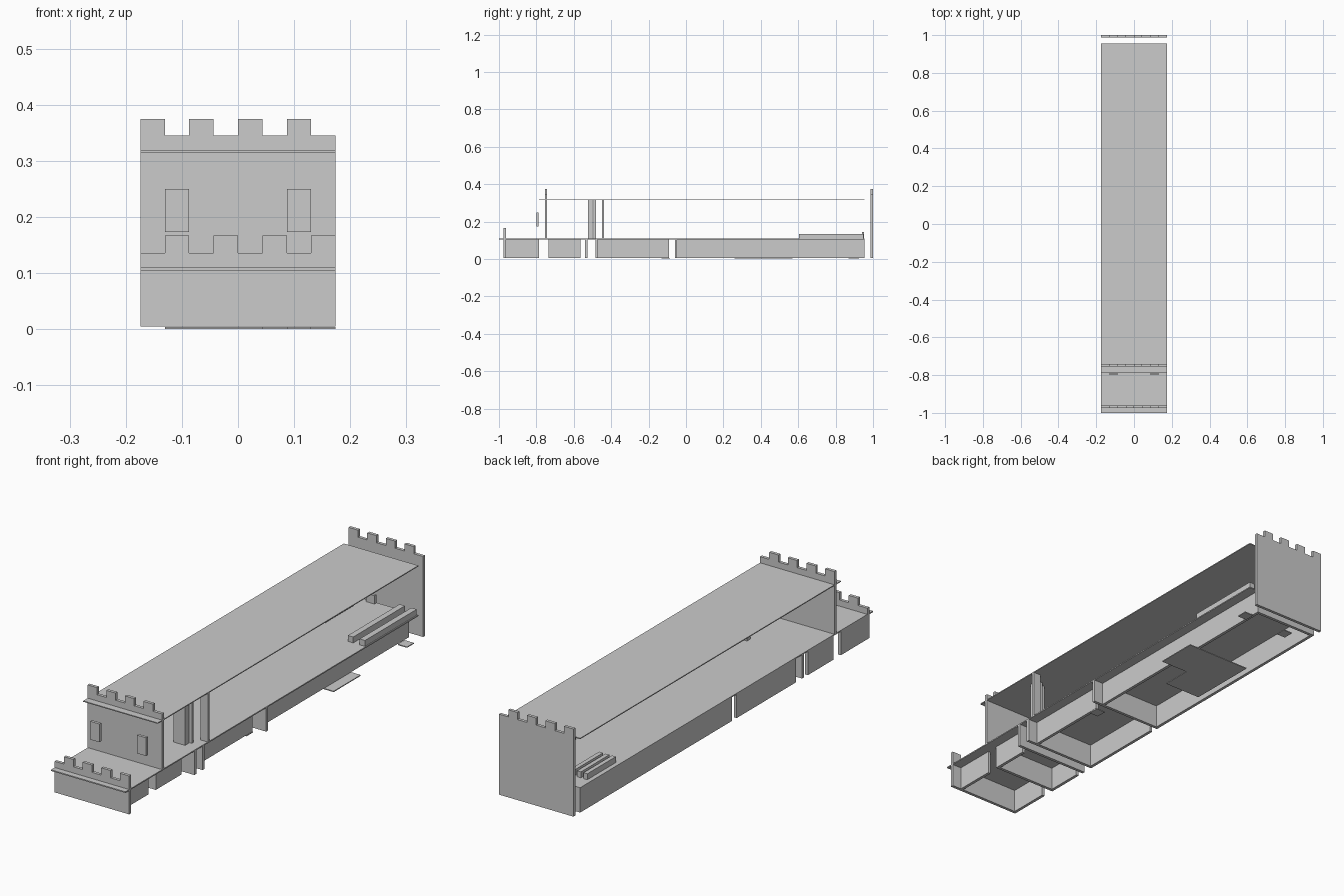
import bpy, bmesh

if "Cube" in bpy.data.objects:
    bpy.data.objects.remove(bpy.data.objects["Cube"])

W = 0.174          # half width
S = W / 4          # width of one battlement
T = 0.013          # wall thickness


def box(name, x0, x1, y0, y1, z0, z1):
    bm = bmesh.new()
    bmesh.ops.create_cube(bm, size=1)
    for v in bm.verts:
        v.co = ((x0 + x1) / 2 + v.co.x * (x1 - x0),
                (y0 + y1) / 2 + v.co.y * (y1 - y0),
                (z0 + z1) / 2 + v.co.z * (z1 - z0))
    me = bpy.data.meshes.new(name)
    bm.to_mesh(me)
    bm.free()
    ob = bpy.data.objects.new(name, me)
    bpy.context.collection.objects.link(ob)
    return ob


def prism(name, pts, origin, axis):
    """Extrude a flat outline along the given vector."""
    bm = bmesh.new()
    f = bm.faces.new([bm.verts.new(origin(a, b)) for a, b in pts])
    r = bmesh.ops.extrude_face_region(bm, geom=[f])
    bmesh.ops.translate(bm, vec=axis,
                        verts=[v for v in r['geom'] if isinstance(v, bmesh.types.BMVert)])
    bmesh.ops.recalc_face_normals(bm, faces=bm.faces)
    me = bpy.data.meshes.new(name)
    bm.to_mesh(me)
    bm.free()
    bpy.context.collection.objects.link(bpy.data.objects.new(name, me))


def battlement(name, y, z0, low, high, first):
    """Wall with alternating merlons; first = 0 starts with a merlon at the left."""
    pts = [(W, z0), (-W, z0)][::-1]
    for i in reversed(range(8)):
        z = high if i % 2 == first else low
        pts += [(-W + (i + 1) * S, z), (-W + i * S, z)]
    prism(name, pts, lambda a, b: (a, y, b), (0, T, 0))


# Floor and roof slabs
box("floor_slab", -W, W, -1.0, 0.955, 0.105, 0.11)
box("roof_slab", -W, W, -0.785, 0.955, 0.315, 0.319)

# Battlemented walls
battlement("low_front_battlement", -0.975, 0.005, 0.136, 0.167, 1)
battlement("upper_front_battlement", -0.755, 0.11, 0.345, 0.375, 0)
battlement("back_battlement", 0.987, 0.005, 0.345, 0.375, 0)

# Window shutters in front of the upper wall
for i, x in enumerate((-3 * S, 2 * S)):
    box(f"window_{i}", x, x + S, -0.80, -0.788, 0.173, 0.25)

# Ground floor rooms: left walls flush, right walls set back
R = 3 * S
rooms = [("front", -0.962, -0.785), ("hall", -0.735, -0.565),
         ("middle", -0.485, -0.09), ("rear", -0.06, 0.955)]
for n, y0, y1 in rooms:
    box(n + "_left_wall", -W, -W + T, y0, y1, 0.005, 0.105)
    box(n + "_right_wall", R - T, R, y0, y1, 0.005, 0.105)

# Cross walls of the ground floor
cross = [(-0.735, R), (-0.54, W), (-0.485, W), (-0.06, W), (0.942, R)]
for i, (y, x) in enumerate(cross):
    box(f"cross_wall_{i}", -W, x, y, y + T, 0.005, 0.105)

# Upper storey posts
box("post_0", 0.065, 0.12, -0.525, -0.50, 0.11, 0.315)
box("post_1", 0.09, R, -0.495, -0.482, 0.11, 0.315)
box("post_2", 0.14, W, -0.45, -0.438, 0.11, 0.315)

# Benches on the upper floor
for i in range(3):
    x = -0.155 + i * 0.03
    box(f"left_bench_{i}", x, x + 0.018, 0.69, 0.88, 0.11, 0.135)
for i, x in enumerate((0.09, 0.145)):
    box(f"right_bench_{i}", x, x + 0.025, 0.605, 0.95, 0.11, 0.135)
box("small_block", -0.06, -0.02, 0.94, 0.953, 0.11, 0.145)

# Thin ground plates
prism("ground_plate", [(-R, 0.26), (S, 0.26), (S, 0.39), (W, 0.39), (W, 0.57), (-R, 0.57)],
      lambda a, b: (a, b, 0.0), (0, 0, 0.004))
for i, (x, y) in enumerate(((2 * S, -0.13), (-2 * S, 0.87), (3 * S, 0.88))):
    box(f"small_plate_{i}", x, x + S, y, y + 0.045, 0.0, 0.004)
